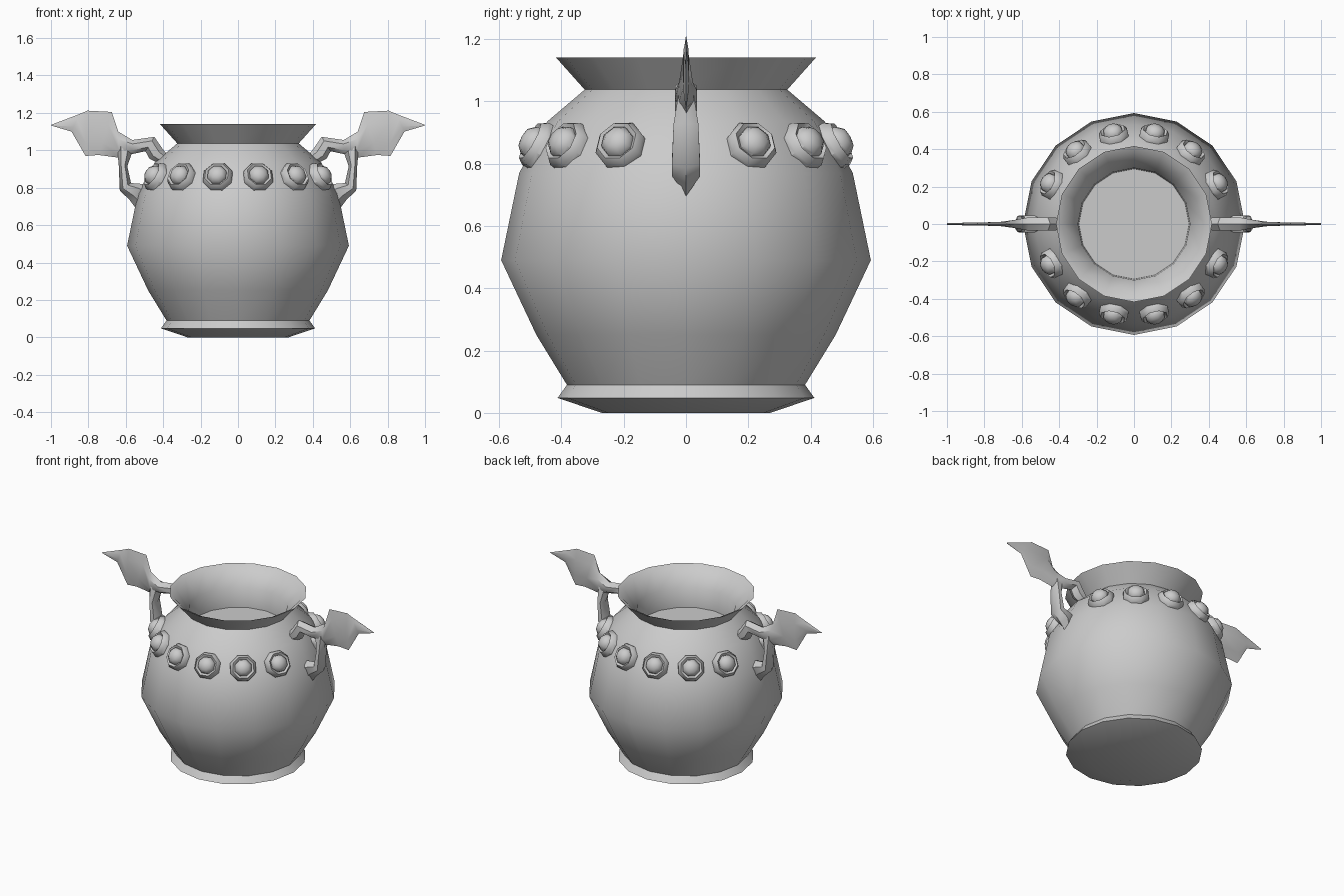
import bpy, bmesh, math
from mathutils import Vector, Matrix

if "Cube" in bpy.data.objects:
    bpy.data.objects.remove(bpy.data.objects["Cube"])


def finish(bm, name, angle):
    bmesh.ops.recalc_face_normals(bm, faces=bm.faces)
    me = bpy.data.meshes.new(name)
    bm.to_mesh(me)
    bm.free()
    ob = bpy.data.objects.new(name, me)
    bpy.context.collection.objects.link(ob)
    bpy.ops.object.select_all(action='DESELECT')
    ob.select_set(True)
    bpy.context.view_layer.objects.active = ob
    bpy.ops.object.shade_smooth_by_angle(angle=math.radians(angle))
    return ob


def lathe(bm, profile, sides, matrix=Matrix(), phase=0.0):
    """Revolve (radius, height) points; radius 0 makes a pole."""
    rings = []
    for r, z in profile:
        n = sides if r > 0 else 1
        rings.append([bm.verts.new(matrix @ Vector((
            r * math.cos(phase + math.tau * i / sides),
            r * math.sin(phase + math.tau * i / sides), z))) for i in range(n)])
    for a, b in zip(rings, rings[1:]):
        for i in range(sides):
            j = (i + 1) % sides
            quad = [a[i % len(a)], a[j % len(a)], b[j % len(b)], b[i % len(b)]]
            bm.faces.new(list(dict.fromkeys(quad)))


def limb(bm, stations):
    """Loft six-sided sections; each station is outer x,z, inner x,z, half depth."""
    rings = []
    for ox, oz, ix, iz, h in stations:
        o, i = Vector((ox, 0, oz)), Vector((ix, 0, iz))
        d = Vector((0, h, 0))
        p, q = o.lerp(i, 0.28), o.lerp(i, 0.72)
        rings.append([bm.verts.new(c) for c in (o, p + d, q + d, i, q - d, p - d)])
    for a, b in zip(rings, rings[1:]):
        for k in range(6):
            m = (k + 1) % 6
            bm.faces.new((a[k], a[m], b[m], b[k]))
    bm.faces.new(rings[0])
    bm.faces.new(rings[-1])


# Pot: foot, belly, flared neck, inner wall and inner floor
bm = bmesh.new()
lathe(bm, [(0, 0), (0.27, 0), (0.412, 0.048), (0.382, 0.09), (0.48, 0.25),
           (0.593, 0.49), (0.535, 0.77), (0.445, 0.935), (0.325, 1.037),
           (0.417, 1.14), (0.385, 1.125), (0.30, 1.03), (0.295, 0.90), (0, 0.90)], 16)
finish(bm, "pot", 50)

# Studs: raised octagonal ring with a dome, skipping the handle positions
bm = bmesh.new()
stud = [(0.083, -0.02), (0.083, 0.005), (0.068, 0.027), (0.054, 0.015),
        (0.052, 0.03), (0.033, 0.05), (0, 0.057)]
for k in range(14):
    if k % 7 == 0:
        continue
    a = math.tau * k / 14
    m = (Matrix.Rotation(a, 4, 'Z') @ Matrix.Translation((0.49, 0, 0.86))
         @ Matrix.Rotation(math.radians(61), 4, 'Y'))
    lathe(bm, stud, 8, m, math.pi / 8)
finish(bm, "studs", 40)

# Handles: lower limb, upper limb and thin wing, mirrored across x
lower = [(0.55, 0.695, 0.47, 0.81, 0.02), (0.58, 0.735, 0.51, 0.82, 0.045),
         (0.632, 0.785, 0.572, 0.825, 0.045), (0.638, 0.93, 0.592, 0.915, 0.04),
         (0.65, 1.03, 0.565, 0.99, 0.025)]
upper = [(0.385, 0.985, 0.435, 0.935, 0.03), (0.405, 1.01, 0.473, 0.955, 0.035),
         (0.447, 1.072, 0.495, 0.995, 0.035), (0.565, 1.055, 0.565, 0.98, 0.035),
         (0.64, 1.10, 0.635, 0.96, 0.022), (0.675, 1.205, 0.745, 0.975, 0.01),
         (0.805, 1.212, 0.815, 0.97, 0.009), (0.85, 1.193, 0.89, 1.10, 0.008),
         (1.0, 1.136, 0.998, 1.132, 0.004)]
for name, stations in (("handle_lower_limb", lower), ("handle_wing", upper)):
    bm = bmesh.new()
    limb(bm, stations)
    finish(bm, name, 45).modifiers.new("mirror", 'MIRROR')
